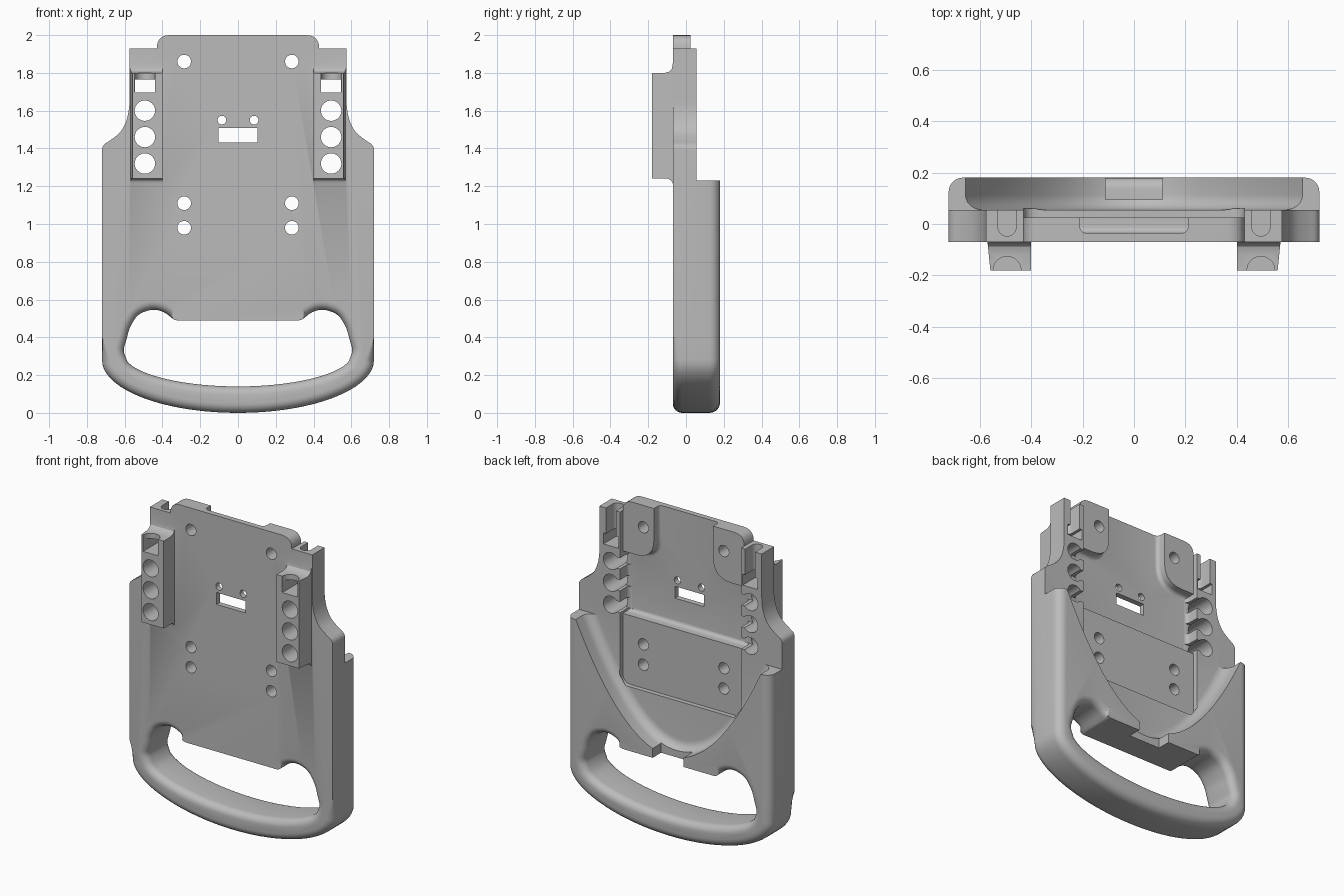
import bpy, bmesh, math
from mathutils import Vector

FRONT, STEP, BACK = -0.07, 0.055, 0.18

cube = bpy.data.objects.get("Cube")
if cube:
    bpy.data.objects.remove(cube)

grey = bpy.data.materials.new("plain grey")
grey.use_nodes = True
grey.diffuse_color = (0.5, 0.5, 0.5, 1)
grey.node_tree.nodes["Principled BSDF"].inputs["Base Color"].default_value = (0.5, 0.5, 0.5, 1)


def rounded(points, closed=False, steps=6):
    """Round the corners of an (x, z, radius) path."""
    out, n = [], len(points)
    for i, p in enumerate(points):
        c = Vector(p[:2])
        r = p[2] if len(p) > 2 else 0
        if not r or (not closed and i in (0, n - 1)):
            out.append(c)
            continue
        a, b = Vector(points[i - 1][:2]), Vector(points[(i + 1) % n][:2])
        a = c + (a - c).normalized() * r
        b = c + (b - c).normalized() * r
        for k in range(steps + 1):
            t = k / steps
            out.append(a * (1 - t) ** 2 + c * 2 * t * (1 - t) + b * t * t)
    return out


def mirrored(half):
    """Complete a clockwise right-hand half outline."""
    return half + [Vector((-p.x, p.y)) for p in reversed(half) if p.x > 1e-4]


def ellipse(rx, rz, z, start=0, steps=18):
    angles = [math.radians(start + (90 - start) * k / steps) for k in range(steps + 1)]
    return [Vector((rx * math.cos(a), z - rz * math.sin(a))) for a in angles]


def circle(x, z, r, steps=32):
    return [Vector((x + r * math.sin(math.tau * k / steps), z + r * math.cos(math.tau * k / steps)))
            for k in range(steps)]


def rect(x0, x1, z0, z1, r=0):
    return rounded([(x0, z1, r), (x1, z1, r), (x1, z0, r), (x0, z0, r)], True)


def fillet(y, direction, r, steps=6):
    """Rings from a face inward: (y, distance still to be offset)."""
    angles = [math.pi / 2 * k / steps for k in range(steps + 1)]
    return [(y + direction * r * (1 - math.cos(a)), r * (1 - math.sin(a))) for a in angles]


def loft(name, outline, rings, weight=lambda p, y: 1):
    """Stack offset copies of a clockwise outline along y."""
    n = len(outline)
    normals = []
    for i, p in enumerate(outline):
        d1, d2 = (p - outline[i - 1]).normalized(), (outline[(i + 1) % n] - p).normalized()
        n1, n2 = Vector((-d1.y, d1.x)), Vector((-d2.y, d2.x))
        normals.append((n1 + n2) / max(0.5, 1 + n1.dot(n2)))
    bm = bmesh.new()
    loops = []
    for y, off in rings:
        pts = [p + m * off * weight(p, y) for p, m in zip(outline, normals)]
        loops.append([bm.verts.new((p.x, y, p.y)) for p in pts])
    for a, b in zip(loops, loops[1:]):
        for i in range(n):
            bm.faces.new((a[i - 1], a[i], b[i], b[i - 1]))
    bm.faces.new(loops[0])
    bm.faces.new(loops[-1])
    bmesh.ops.recalc_face_normals(bm, faces=bm.faces)
    mesh = bpy.data.meshes.new(name)
    bm.to_mesh(mesh)
    bm.free()
    obj = bpy.data.objects.new(name, mesh)
    bpy.context.collection.objects.link(obj)
    return obj


def prism(name, outline, y0, y1):
    return loft(name, outline, [(y0, 0), (y1, 0)])


def combine(target, tool, operation="DIFFERENCE"):
    mod = target.modifiers.new(tool.name, "BOOLEAN")
    mod.operation, mod.solver, mod.object = operation, "EXACT", tool
    bpy.context.view_layer.objects.active = target
    bpy.ops.object.modifier_apply(modifier=mod.name)
    bpy.data.objects.remove(tool)


# Body: full silhouette, rounded along the back and around the handle bar
half = rounded([(0, 2), (0.43, 2, 0.07), (0.43, 1.93), (0.575, 1.93), (0.575, 1.62, 0.03),
                (0.588, 1.55, 0.03), (0.617, 1.49, 0.03), (0.665, 1.45, 0.03),
                (0.72, 1.415, 0.025), (0.72, 0.4)]) + ellipse(0.72, 0.28, 0.28)
rings = fillet(FRONT, 1, 0.05) + fillet(BACK, -1, 0.055)[::-1]
body = loft("carrier_body", mirrored(half), [(y, -o) for y, o in rings],
            lambda p, y: 1 if y > 0 or p.y < 0.3 else 0)
combine(body, prism("upper_step", rect(-1, 1, 1.23, 2.2), STEP, 0.3))

# Guide blocks on the front, with coved ends and a tapered outer side
for s in (-1, 1):
    bm = bmesh.new()
    side = [(0, 1.21), (-0.07, 1.215), (-0.078, 1.23), (-0.095, 1.24), (-0.18, 1.24),
            (-0.18, 1.8), (-0.11, 1.8), (-0.088, 1.807), (-0.075, 1.822), (-0.07, 1.85), (0, 1.85)]
    inner = [bm.verts.new((s * 0.4, y, z)) for y, z in side]
    outer = [bm.verts.new((s * (0.574 + 0.1 * min(0, y + 0.02)), y, z)) for y, z in side]
    for i in range(len(side)):
        bm.faces.new((inner[i - 1], inner[i], outer[i], outer[i - 1]))
    bm.faces.new(inner)
    bm.faces.new(outer)
    bmesh.ops.recalc_face_normals(bm, faces=bm.faces)
    mesh = bpy.data.meshes.new("guide_block")
    bm.to_mesh(mesh)
    bm.free()
    block = bpy.data.objects.new("guide_block", mesh)
    bpy.context.collection.objects.link(block)
    combine(body, block, "UNION")

# Handle opening with finger lobes and softened edges
half = rounded([(0, 0.49), (0.335, 0.49, 0.015), (0.39, 0.535, 0.03), (0.45, 0.55, 0.03),
                (0.53, 0.525, 0.04), (0.575, 0.45, 0.03), (0.587, 0.4, 0.02),
                (0.608, 0.33, 0.02), (0.585, 0.27)]) + ellipse(0.61, 0.18, 0.32, 24)
rings = [(-0.1, 0.045)] + fillet(FRONT, 1, 0.045) + fillet(BACK, -1, 0.045)[::-1] + [(0.21, 0.045)]
combine(body, loft("handle_opening", mirrored(half), rings,
                   lambda p, y: 0 if p.y > 0.48 and abs(p.x) < 0.36 else 1))

# Curved bay in the back with a coved floor, and its drain notch
xs = [0.66 * (1 - k / 20) for k in range(21)]
half = [Vector((0, 1.5)), Vector((0.66, 1.5))] + [Vector((x, 0.53 + 1.63 * x * x)) for x in xs]
combine(body, loft("back_bay", mirrored(half),
                   [(y, -o) for y, o in fillet(STEP, 1, 0.06)] + [(0.25, 0)]))
bm_notch = prism("bay_notch", rect(-0.11, 0.11, 0.4, 0.68, 0.03), 0.095, 0.25)
combine(body, bm_notch)

# Stepped recesses behind the centre plate
combine(body, prism("centre_recess", rect(-0.43, 0.43, 1.25, 2.2), 0.025, 0.2))
combine(body, prism("lower_pocket", rect(-0.43, 0.43, 0.83, 1.3, 0.06), 0.025, 0.06))
half = rounded([(0, 2.2), (0.21, 2.2), (0.21, 1.67, 0.13), (0.43, 1.67), (0.43, 1.27), (0, 1.27)])
combine(body, loft("deep_recess", mirrored(half),
                   [(y, -o) for y, o in fillet(-0.035, 1, 0.025)] + [(0.1, 0)]))

# Screw holes and the connector window
for s in (-1, 1):
    for z in (1.86, 1.11, 0.98):
        combine(body, prism("screw_hole", circle(s * 0.285, z, 0.036), -0.3, 0.3))
    combine(body, prism("small_hole", circle(s * 0.085, 1.55, 0.023, 20), -0.3, 0.3))
combine(body, prism("window", rect(-0.103, 0.103, 1.432, 1.508), -0.3, 0.3))

# Guide bores, side slots, latch windows and grooves
for s in (-1, 1):
    x = s * 0.493
    for z in (1.6, 1.46, 1.32):
        combine(body, prism("bore", circle(x, z, 0.054), -0.3, 0.3))
        mid = s * 0.44
        combine(body, prism("bore_slot", rect(mid - 0.05, mid + 0.05, z - 0.035, z + 0.035), -0.034, 0.3))
    combine(body, prism("latch_window", rect(x - 0.053, x + 0.053, 1.695, 1.766), -0.3, 0.3))
    combine(body, prism("top_slot", rect(x - 0.035, x + 0.035, 1.7, 2.1), -0.012, 0.3))
    for y, r, z0, z1 in ((-0.012, 0.035, 1.7, 2.1), (-0.18, 0.054, 1.7, 1.81)):
        bpy.ops.mesh.primitive_cylinder_add(vertices=32, radius=r, depth=z1 - z0,
                                            location=(x, y, (z0 + z1) / 2))
        groove = bpy.context.object
        groove.name = "round_groove"
        combine(body, groove)

body.data.materials.clear()
body.data.materials.append(grey)
for f in body.data.polygons:
    f.material_index = 0
bpy.ops.object.select_all(action="DESELECT")
body.select_set(True)
bpy.context.view_layer.objects.active = body
bpy.ops.object.shade_smooth_by_angle(angle=math.radians(30))
